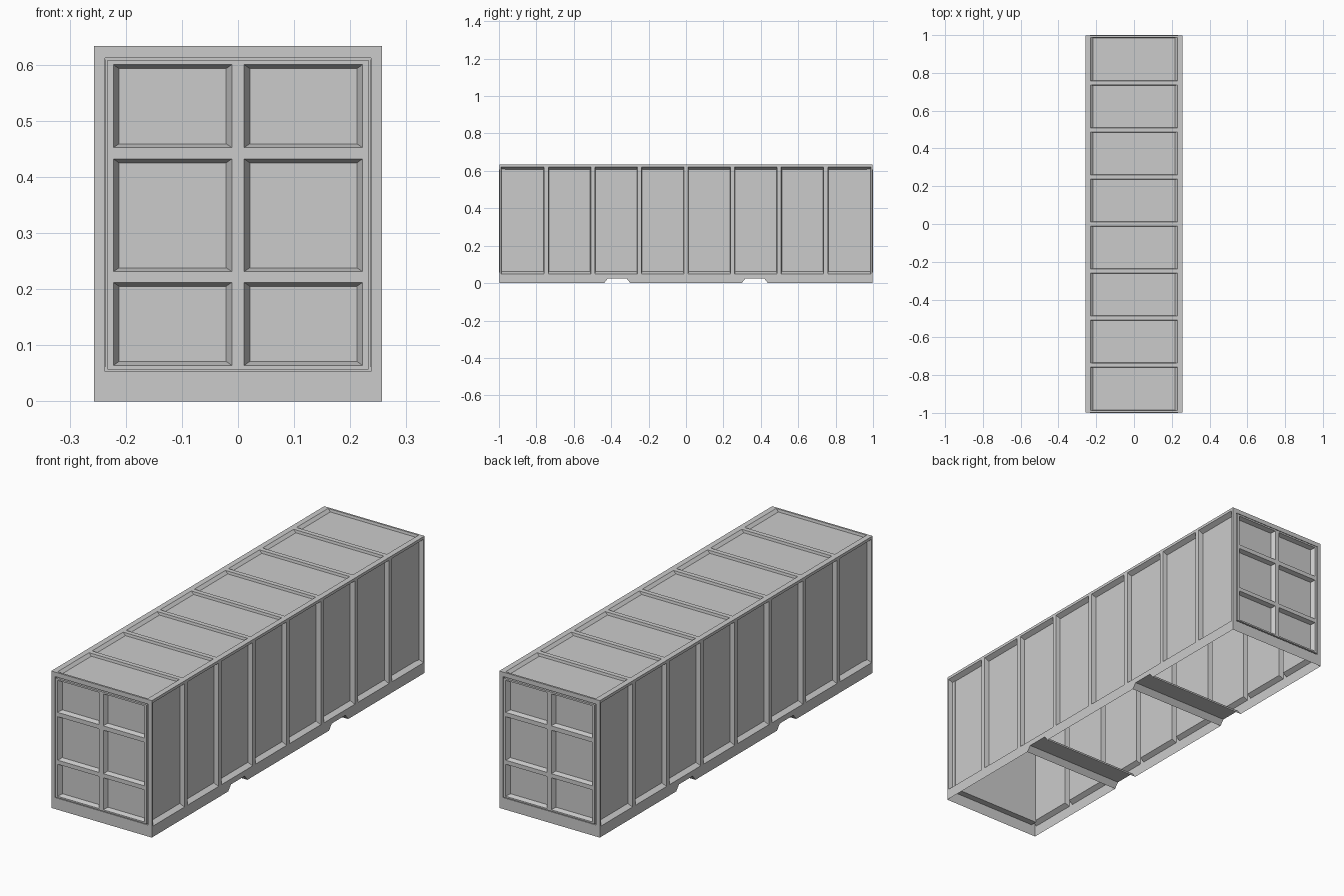
import bpy, bmesh, math
from mathutils import Matrix, Vector

if "Cube" in bpy.data.objects:
    bpy.data.objects.remove(bpy.data.objects["Cube"])

W, L, H = 0.257, 0.997, 0.633      # half width, half length, height
POCKETS = (-0.368, 0.368)          # fork pocket centres along y
PB, PT, PH = 0.07, 0.05, 0.025     # pocket half width at bottom / top, height


def frame(origin, u, v):
    """Local u, v, outward normal -> world."""
    u, v = Vector(u), Vector(v)
    m = Matrix((u, v, u.cross(v))).transposed().to_4x4()
    m.translation = Vector(origin)
    return m


def quad(bm, pts):
    return bm.faces.new([bm.verts.new(p) for p in pts])


def panelled(bm, us, vs, du, dv, depth):
    """Grid of cells; cells with odd column and row become sloped recesses."""
    for i in range(len(us) - 1):
        for j in range(len(vs) - 1):
            a, b, c, d = us[i], us[i + 1], vs[j], vs[j + 1]
            outer = [(a, c, 0), (b, c, 0), (b, d, 0), (a, d, 0)]
            if i % 2 and j % 2:
                inner = [(a + du, c + dv, -depth), (b - du, c + dv, -depth),
                         (b - du, d - dv, -depth), (a + du, d - dv, -depth)]
                quad(bm, inner)
                for k in range(4):
                    n = (k + 1) % 4
                    quad(bm, [outer[k], outer[n], inner[n], inner[k]])
            else:
                quad(bm, outer)


def finish(name, bm, m=Matrix()):
    bmesh.ops.remove_doubles(bm, verts=bm.verts, dist=1e-5)
    bm.transform(m)
    me = bpy.data.meshes.new(name)
    bm.to_mesh(me)
    bm.free()
    ob = bpy.data.objects.new(name, me)
    bpy.context.collection.objects.link(ob)
    return ob


# Eight bays along the length, split by ribs every quarter unit
bays = [-L, -0.988]
for k in range(-3, 4):
    bays += [k * 0.249 - 0.011, k * 0.249 + 0.011]
bays += [0.988, L]

# Roof with shallow bays
bm = bmesh.new()
panelled(bm, [-W, -0.231, 0.231, W], bays, 0.013, 0.002, 0.012)
finish("roof", bm, frame((0, 0, H), (1, 0, 0), (0, 1, 0)))

for s, side, end in ((1, "right", "front"), (-1, "left", "back")):
    # Side wall: recessed bays above a skirt notched for the fork pockets
    bm = bmesh.new()
    panelled(bm, bays, [PH, 0.05, 0.62, H], 0.003, 0.012, 0.022)
    low = [-L] + [p + q for p in POCKETS for q in (-PB, PB)] + [L]
    top = [-L] + [p + q for p in POCKETS for q in (-PT, PT)] + [L]
    for k in (0, 2, 4):
        quad(bm, [(low[k], 0, 0), (low[k + 1], 0, 0), (top[k + 1], PH, 0), (top[k], PH, 0)])
    finish(side + "_wall", bm, frame((s * W, 0, 0), (0, s, 0), (0, 0, 1)))

    # End wall with one large plain recess for the door
    bm = bmesh.new()
    panelled(bm, [-W, -0.237, 0.237, W], [0, 0.053, 0.612, H], 0.0, 0.0, 0.03)
    finish(end + "_wall", bm, frame((0, -s * L, 0), (s, 0, 0), (0, 0, 1)))

    # Door slab with six panels, set into the recess
    bm = bmesh.new()
    us = [-0.233, -0.222, -0.011, 0.011, 0.222, 0.233]
    vs = [0.057, 0.064, 0.212, 0.231, 0.432, 0.452, 0.60, 0.608]
    panelled(bm, us, vs, 0.01, 0.007, 0.02)
    rim = [(us[0], vs[0]), (us[-1], vs[0]), (us[-1], vs[-1]), (us[0], vs[-1])]
    for k in range(4):
        p, q = rim[k], rim[(k + 1) % 4]
        quad(bm, [(*p, 0), (*p, -0.032), (*q, -0.032), (*q, 0)])
    finish(end + "_door", bm, frame((0, -s * 1.0, 0), (s, 0, 0), (0, 0, 1)))

# Fork pockets bridging the open underside
for y, name in zip(POCKETS, ("front", "back")):
    bm = bmesh.new()
    prof = [(y - PB, 0), (y - PT, PH), (y + PT, PH), (y + PB, 0)]
    for p, q in zip(prof, prof[1:]):
        quad(bm, [(-W, *p), (-W, *q), (W, *q), (W, *p)])
    finish(name + "_fork_pocket", bm)
